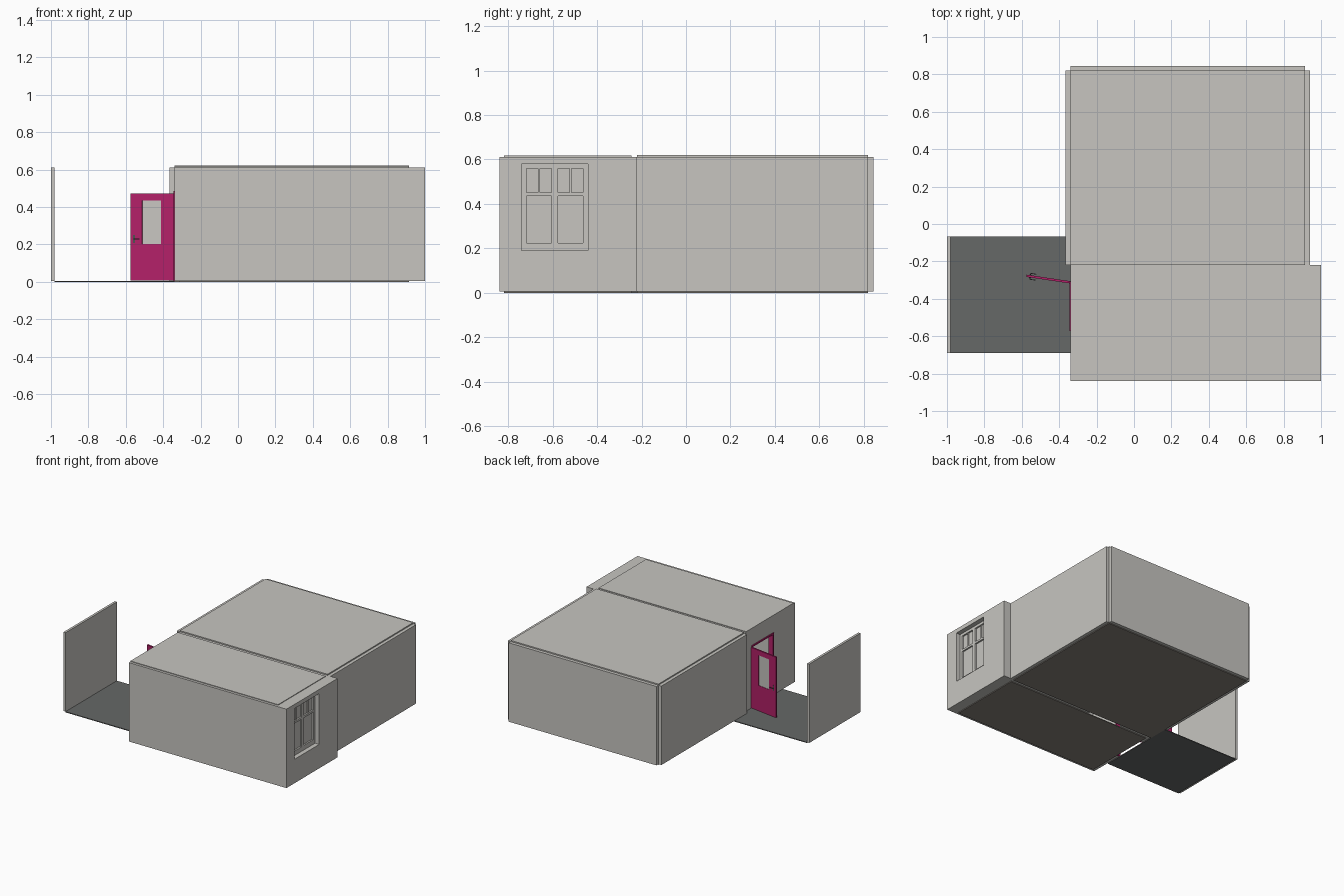
import bpy
import bmesh
import math
from mathutils import Matrix

cube = bpy.data.objects.get("Cube")
if cube:
    bpy.data.objects.remove(cube, do_unlink=True)


def material(name, rgb):
    m = bpy.data.materials.new(name)
    m.use_nodes = True
    m.diffuse_color = (*rgb, 1)
    m.node_tree.nodes["Principled BSDF"].inputs["Base Color"].default_value = (*rgb, 1)
    return m


PALE = material("pale_grey", (0.57, 0.56, 0.53))
HALL = material("slate_grey", (0.133, 0.138, 0.136))
FLOOR = material("warm_grey", (0.235, 0.215, 0.19))
MAGENTA = material("magenta", (0.445, 0.0144, 0.138))
METAL = material("dark_metal", (0.08, 0.08, 0.08))


def boxes(name, mat, *spans):
    """One object from boxes given as x, y and z ranges."""
    bm = bmesh.new()
    for span in spans:
        size = [b - a for a, b in span]
        mid = [(a + b) / 2 for a, b in span]
        bmesh.ops.create_cube(bm, size=1, matrix=Matrix.Translation(mid) @ Matrix.Diagonal((*size, 1)))
    mesh = bpy.data.meshes.new(name)
    bm.to_mesh(mesh)
    bm.free()
    mesh.materials.append(mat)
    obj = bpy.data.objects.new(name, mesh)
    bpy.context.collection.objects.link(obj)
    return obj


def cut(obj, span):
    """Cut a box-shaped opening through a wall."""
    cutter = boxes(obj.name + "_cutter", PALE, span)
    cutter.hide_render = True
    cutter.hide_viewport = False
    mod = obj.modifiers.new("opening", "BOOLEAN")
    mod.operation = "DIFFERENCE"
    mod.solver = "EXACT"
    mod.object = cutter
    bpy.context.view_layer.objects.active = obj
    bpy.ops.object.modifier_apply(modifier=mod.name)
    bpy.data.objects.remove(cutter, do_unlink=True)


BASE, TOP = 0.006, 0.612
WALL = (BASE, TOP)
SLAB = (0, BASE)

# Front room walls
boxes("front_room_front_wall", PALE, ((-0.34, 0.915), (-0.84, -0.82), WALL))
window_wall = boxes("window_wall", PALE, ((0.915, 1.0), (-0.84, -0.22), WALL))
divider = boxes("divider_wall", PALE, ((-0.34, 0.915), (-0.245, -0.22), WALL))
door_wall = boxes("door_wall", PALE, ((-0.34, -0.315), (-0.82, -0.245), WALL))
cut(window_wall, ((0.8, 1.1), (-0.74, -0.442), (0.19, 0.58)))
cut(divider, ((-0.08, 0.21), (-0.3, -0.1), (-0.1, 0.475)))
cut(door_wall, ((-0.4, -0.2), (-0.57, -0.31), (-0.1, 0.48)))

# Back room walls, separate panels that leave notched corners
boxes("back_room_left_wall", PALE, ((0.915, 0.94), (-0.22, 0.82), WALL))
boxes("back_room_right_wall", PALE, ((-0.365, -0.34), (-0.22, 0.82), WALL))
boxes("back_room_back_wall", PALE, ((-0.34, 0.915), (0.82, 0.845), WALL))
boxes("hall_wall", PALE, ((-1.0, -0.982), (-0.69, -0.068), WALL))

# Floors and ceilings
boxes("hall_floor", HALL, ((-0.982, -0.34), (-0.69, -0.068), SLAB))
boxes("front_room_floor", FLOOR, ((-0.315, 0.915), (-0.82, -0.245), SLAB))
boxes("back_room_floor", FLOOR, ((-0.34, 0.915), (-0.22, 0.82), SLAB))
boxes("front_room_ceiling", PALE, ((-0.34, 0.915), (-0.82, -0.245), (TOP, 0.617)))
boxes("back_room_ceiling", PALE, ((-0.34, 0.915), (-0.22, 0.82), (TOP, 0.621)))

# Window: outer frame, central post, transom, slim bars and glass
W = (0.94, 0.965)
BAR = (0.945, 0.96)
boxes("window_frame", PALE,
      (W, (-0.74, -0.718), (0.19, 0.58)), (W, (-0.464, -0.442), (0.19, 0.58)),
      (W, (-0.718, -0.464), (0.19, 0.225)), (W, (-0.718, -0.464), (0.56, 0.58)),
      (W, (-0.605, -0.577), (0.225, 0.56)),
      (W, (-0.718, -0.605), (0.436, 0.452)), (W, (-0.577, -0.464), (0.436, 0.452)))
boxes("window_bars", PALE, *[(BAR, (y - 0.004, y + 0.004), (0.452, 0.56)) for y in (-0.662, -0.52)])
boxes("window_glass", PALE, ((0.948, 0.953), (-0.718, -0.464), (0.225, 0.56)))

# Door frame
F = (-0.346, -0.309)
boxes("door_frame", MAGENTA,
      (F, (-0.572, -0.56), (BASE, 0.485)), (F, (-0.32, -0.308), (BASE, 0.485)),
      (F, (-0.56, -0.32), (0.473, 0.485)))

# Open door, built along -x from its hinge and then swung
D = (-0.006, 0.006)
door_parts = [
    boxes("door", MAGENTA,
          ((-0.237, -0.173), D, (0.008, 0.473)), ((-0.072, 0), D, (0.008, 0.473)),
          ((-0.173, -0.072), D, (0.008, 0.203)), ((-0.173, -0.072), D, (0.435, 0.473))),
    boxes("door_glass", PALE, ((-0.173, -0.072), (-0.003, 0.003), (0.203, 0.435))),
]
handle = []
for s in (-1, 1):
    def side(a, b):
        return tuple(sorted((s * a, s * b)))
    handle += [((-0.222, -0.212), side(0.006, 0.009), (0.208, 0.25)),
               ((-0.219, -0.215), side(0.009, 0.018), (0.226, 0.231)),
               ((-0.219, -0.187), side(0.014, 0.018), (0.226, 0.231))]
door_parts.append(boxes("door_handle", METAL, *handle))
for part in door_parts:
    part.location = (-0.34, -0.312, 0)
    part.rotation_euler.z = math.radians(-8.5)
